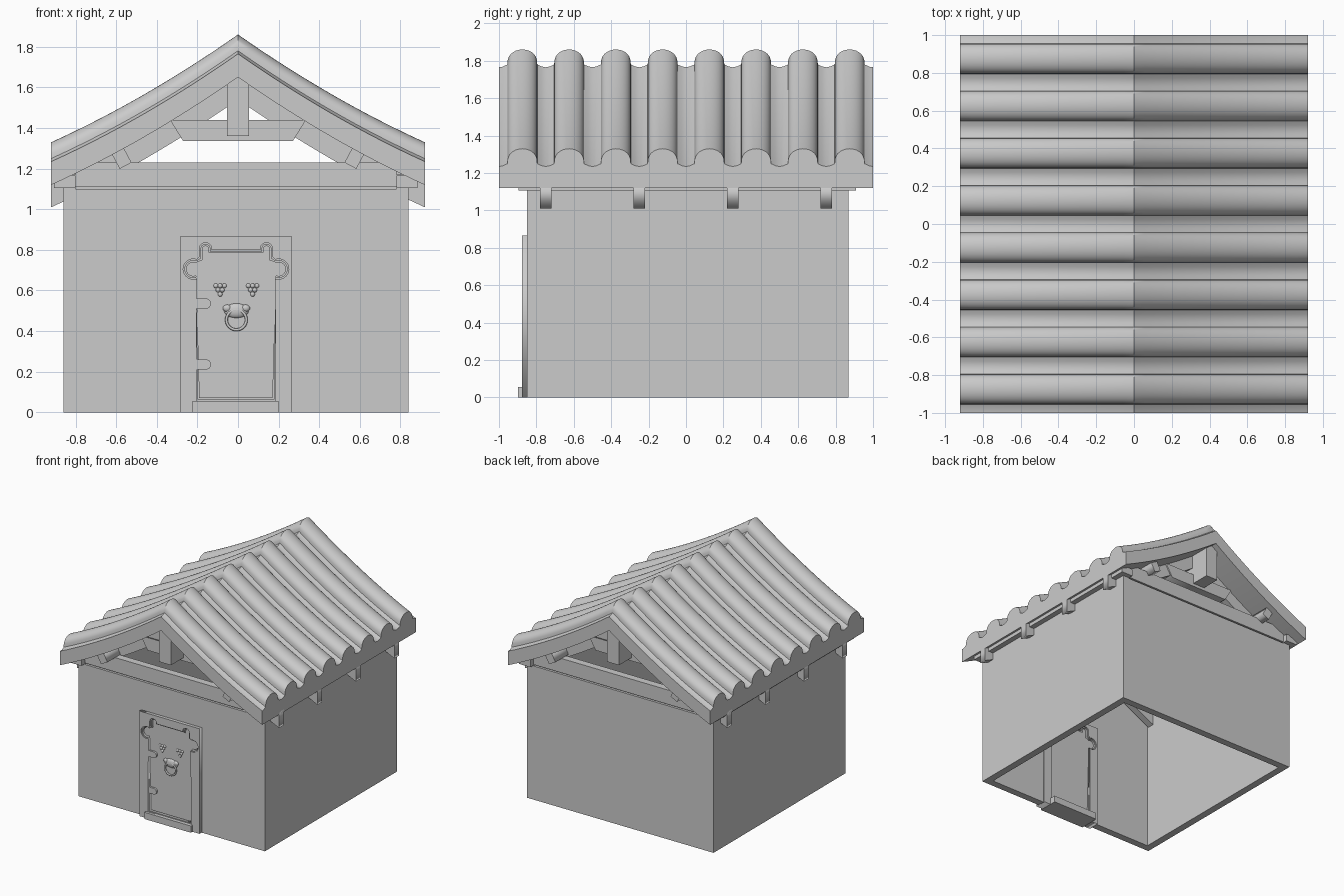
import bpy, bmesh, math
from mathutils import Vector

if "Cube" in bpy.data.objects:
    bpy.data.objects.remove(bpy.data.objects["Cube"])


def finish(name, bm, smooth=None):
    bmesh.ops.recalc_face_normals(bm, faces=bm.faces)
    me = bpy.data.meshes.new(name)
    bm.to_mesh(me)
    bm.free()
    if smooth:
        for p in me.polygons:
            p.use_smooth = True
        me.set_sharp_from_angle(angle=math.radians(smooth))
    ob = bpy.data.objects.new(name, me)
    bpy.context.collection.objects.link(ob)
    return ob


def box(name, x0, x1, y0, y1, z0, z1):
    bm = bmesh.new()
    bmesh.ops.create_cube(bm, size=1)
    for v in bm.verts:
        v.co = Vector(((x0 + x1) / 2 + v.co.x * (x1 - x0),
                       (y0 + y1) / 2 + v.co.y * (y1 - y0),
                       (z0 + z1) / 2 + v.co.z * (z1 - z0)))
    return finish(name, bm)


def prism(name, outlines, y0, y1):
    """Extrude filled x-z outlines along y; a second outline cuts a hole."""
    cu = bpy.data.curves.new(name, 'CURVE')
    cu.dimensions = '2D'
    cu.fill_mode = 'BOTH'
    cu.extrude = (y1 - y0) / 2
    for pts in outlines:
        s = cu.splines.new('POLY')
        s.points.add(len(pts) - 1)
        for p, (x, z) in zip(s.points, pts):
            p.co = (x, z, 0, 1)
        s.use_cyclic_u = True
    tmp = bpy.data.objects.new(name + "_curve", cu)
    bpy.context.collection.objects.link(tmp)
    dg = bpy.context.evaluated_depsgraph_get()
    me = bpy.data.meshes.new_from_object(tmp.evaluated_get(dg))
    bpy.data.objects.remove(tmp)
    bm = bmesh.new()
    bm.from_mesh(me)
    bmesh.ops.remove_doubles(bm, verts=bm.verts, dist=1e-5)
    for v in bm.verts:
        x, z, d = v.co
        v.co = (x, (y0 + y1) / 2 - d, z)
    return finish(name, bm)


def blob(name, loc, size):
    bm = bmesh.new()
    bmesh.ops.create_uvsphere(bm, u_segments=16, v_segments=10, radius=1)
    for v in bm.verts:
        v.co = Vector(loc) + Vector(a * b for a, b in zip(v.co, size))
    return finish(name, bm, 60)


# sagging roof slope: drop below the ridge at distance x
def drop(x):
    x = abs(x)
    return 0.70 * x - 0.134 * x * x


# tiled roof slab: corrugated top, flat underside
ripple = []
for k in range(8):
    c = -0.875 + 0.25 * k
    for i in range(15):
        a = math.pi * (1 - i / 14)
        ripple.append((c + 0.08 * math.cos(a), 0.01 + 0.08 * math.sin(a) ** 0.8))
    if k < 7:
        for i in (1, 2, 3):
            t = i / 4
            ripple.append((c + 0.08 + 0.09 * t, 0.01 - 0.015 * math.sin(math.pi * t)))
ripple = [(-1, -0.005), (-0.98, -0.002)] + ripple + [(0.98, -0.002), (1, -0.005)]
section = [(y, 1.77 + h) for y, h in ripple] + [(1, 1.65), (-1, 1.65)]
bm = bmesh.new()
rows = []
for i in range(33):
    x = -0.92 + 1.84 * i / 32
    rows.append([bm.verts.new((x, y, z - drop(x))) for y, z in section])
n = len(section)
for a, b in zip(rows, rows[1:]):
    for j in range(n):
        bm.faces.new((a[j], a[(j + 1) % n], b[(j + 1) % n], b[j]))
bm.faces.new(rows[0])
bm.faces.new(rows[-1])
finish("tiled_roof", bm, 35)

# curved rafter pairs with tails below the eaves, and collar beams
xs = [-0.92 + 1.84 * i / 24 for i in range(25)]
rafter = [(x, 1.67 - drop(x)) for x in xs] + [(x, 1.54 - drop(x)) for x in reversed(xs)]
collar = [(-0.27, 1.335), (0.27, 1.335), (0.335, 1.44), (-0.335, 1.44)]
for y in (-0.75, -0.25, 0.25, 0.75):
    prism("rafter", [rafter], y - 0.03, y + 0.03)
    prism("collar_beam", [collar], y - 0.04, y + 0.04)

# ridge beam and tilted purlins
box("ridge_beam", -0.055, 0.055, -0.95, 0.95, 1.36, 1.68)
for s in (-1, 1):
    t = math.radians(28)
    ux, uz = math.cos(t), math.sin(t)
    quad = []
    for a, b in ((-.033, -.035), (.033, -.035), (.033, .045), (-.033, .045)):
        quad.append((s * (-0.57 + a * ux - b * uz), 1.245 + a * uz + b * ux))
    prism("purlin", [quad], -0.95, 0.95)

# walls, open underneath, with a doorway in front
L, R, F, B, T = -0.86, 0.84, -0.85, 0.87, 0.06
box("left_wall", L, L + T, F, B, 0, 1.17)
box("right_wall", R - T, R, F, B, 0, 1.17)
box("back_wall", L + T, R - T, B - T, B, 0, 1.10)
box("front_wall_left", L + T, -0.28, F, F + T, 0, 1.10)
box("front_wall_right", 0.26, R - T, F, F + T, 0, 1.10)
box("front_wall_top", -0.28, 0.26, F, F + T, 0.86, 1.10)

# tie beams over the gable walls, with a shadow groove below
for name, y0, y1, d in (("front", F, F + T, 1), ("back", B - T, B, -1)):
    box(name + "_tie_beam", L + T, R - T, y0, y1, 1.112, 1.23)
    box(name + "_groove", L + T, R - T, y0 + 0.02 * (d > 0), y1 - 0.02 * (d < 0), 1.10, 1.112)

# wall plates along the eaves
box("left_wall_plate", -0.905, -0.80, -0.895, 0.91, 1.105, 1.165)
box("right_wall_plate", 0.78, 0.885, -0.895, 0.91, 1.105, 1.165)


# eared door outline; g shrinks it to leave a gap
def eared(g):
    half = [(0.195 - g, 0.055 + g)]
    for i in range(17):
        a = math.radians(-110 + 220 * i / 16)
        half.append((0.21 + (0.05 - g) * math.cos(a), 0.705 + (0.05 - g) * math.sin(a)))
    half.append((0.18 - g, 0.765 - g))
    for i in range(13):
        a = math.pi * i / 12
        half.append((0.15 + (0.03 - g) * math.cos(a), 0.805 + (0.03 - g) * math.sin(a)))
    half.append((0.12 + g, 0.80 - g))
    return ([(-0.01 + x, z) for x, z in half]
            + [(-0.01 - x, z) for x, z in reversed(half)])


# door frame, door and step
frame = [(-0.285, 0), (0.265, 0), (0.265, 0.865), (-0.285, 0.865)]
prism("door_frame", [frame, eared(0)], -0.877, -0.78)
prism("door_rim", [eared(0), eared(0.008)], -0.868, -0.79)
prism("door", [eared(0.014)], -0.857, -0.80)
prism("door_back", [eared(0)], -0.825, -0.81)
box("door_step", -0.225, 0.20, -0.898, -0.73, 0, 0.055)

# strap hinges with rounded tips
for z in (0.535, 0.235):
    tip = [(-0.158 + 0.025 * math.cos(math.radians(a)), z + 0.025 * math.sin(math.radians(a)))
           for a in range(-90, 91, 15)]
    prism("hinge", [[(-0.22, z - 0.025)] + tip + [(-0.22, z + 0.025)]], -0.872, -0.84)

# studded eyes: small triangles of bumps
for cx in (-0.088, 0.072):
    for row, count in enumerate((3, 2, 1)):
        for i in range(count):
            blob("eye_stud", (cx + (i - (count - 1) / 2) * 0.021, -0.857, 0.623 - row * 0.021),
                 (0.0115, 0.008, 0.0115))

# snout with nostrils and a ring knocker
blob("snout", (-0.008, -0.855, 0.50), (0.062, 0.018, 0.036))
for s in (-1, 1):
    blob("nostril", (-0.008 + s * 0.045, -0.858, 0.512), (0.022, 0.014, 0.018))
bm = bmesh.new()
ring = []
for i in range(32):
    a = math.tau * i / 32
    ring.append([])
    for j in range(8):
        b = math.tau * j / 8
        r = 0.049 + 0.007 * math.cos(b)
        ring[-1].append(bm.verts.new((-0.008 + r * math.cos(a), -0.866 + 0.007 * math.sin(b),
                                      0.455 + r * math.sin(a))))
for i in range(32):
    p, q = ring[i], ring[(i + 1) % 32]
    for j in range(8):
        bm.faces.new((p[j], p[(j + 1) % 8], q[(j + 1) % 8], q[j]))
finish("knocker_ring", bm, 60)
